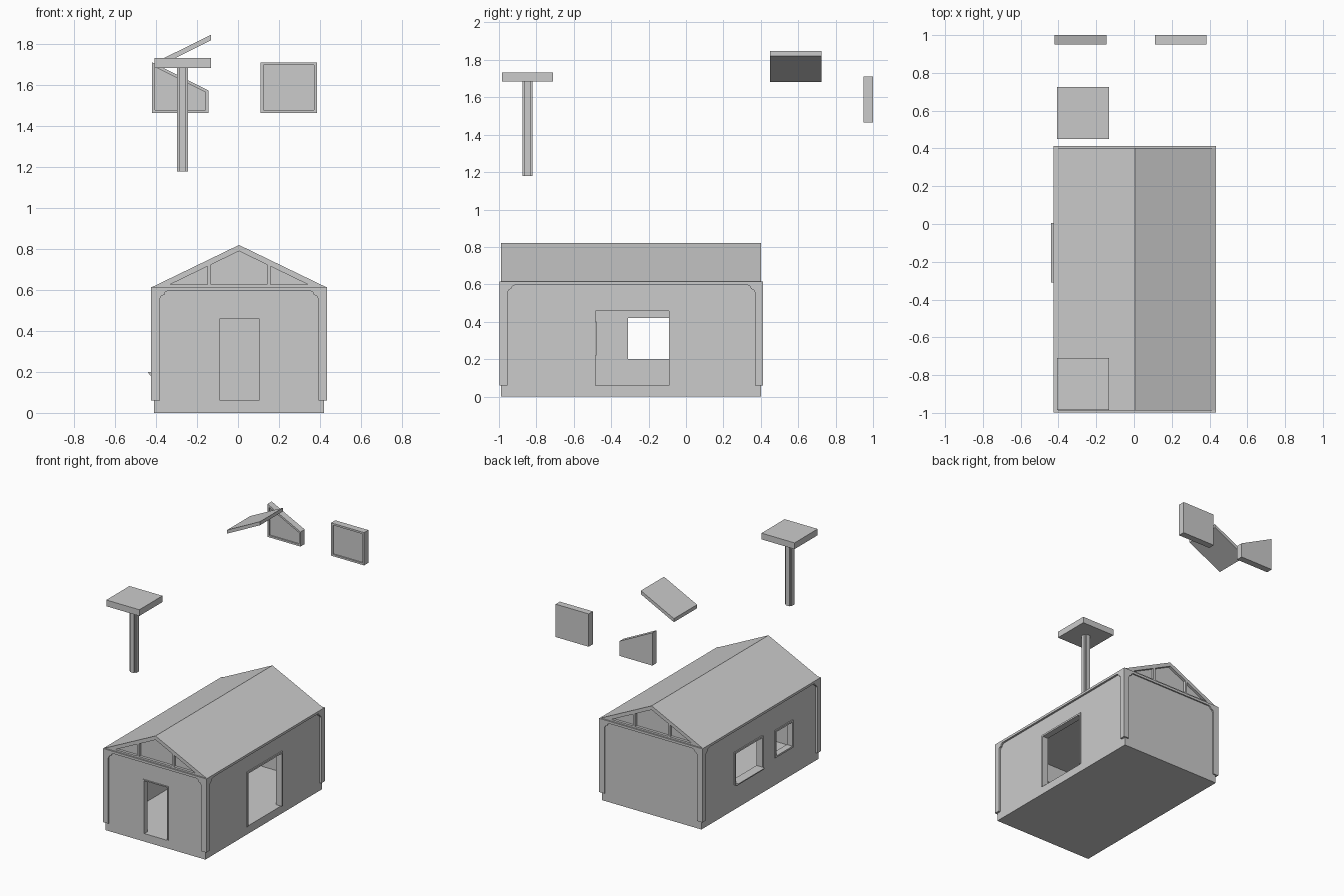
import bpy, bmesh

if "Cube" in bpy.data.objects:
    bpy.data.objects.remove(bpy.data.objects["Cube"])

CX, CY = 0.005, -0.293      # house centre
WX, WY = 0.415, 0.695       # wall half sizes
TX, TY = 0.43, 0.705        # trim half sizes


def prism(name, pts, axis, a, b):
    """Extrude a 2D profile along an axis; profile is (y,z), (x,z) or (x,y)."""
    def place(p, t):
        return {'x': (t, p[0], p[1]), 'y': (p[0], t, p[1]), 'z': (p[0], p[1], t)}[axis]
    bm = bmesh.new()
    lo = [bm.verts.new(place(p, a)) for p in pts]
    hi = [bm.verts.new(place(p, b)) for p in pts]
    bm.faces.new(lo)
    bm.faces.new(hi)
    n = len(pts)
    for i in range(n):
        bm.faces.new((lo[i], lo[(i + 1) % n], hi[(i + 1) % n], hi[i]))
    bmesh.ops.recalc_face_normals(bm, faces=bm.faces[:])
    me = bpy.data.meshes.new(name)
    bm.to_mesh(me)
    bm.free()
    ob = bpy.data.objects.new(name, me)
    bpy.context.collection.objects.link(ob)
    return ob


def box(name, x0, x1, y0, y1, z0, z1):
    return prism(name, [(x0, y0), (x1, y0), (x1, y1), (x0, y1)], 'z', z0, z1)


def cut(ob, cutters):
    for c in cutters:
        m = ob.modifiers.new("cut", 'BOOLEAN')
        m.operation, m.object, m.solver = 'DIFFERENCE', c, 'EXACT'
        bpy.context.view_layer.objects.active = ob
        bpy.ops.object.modifier_apply(modifier=m.name)
        bpy.data.objects.remove(c)


def frame(name, axis, a, b, u0, u1, z0, z1, w=0.013, bottom=True):
    """Border strip just around an opening."""
    if bottom:
        pr = [(u0 - w, u0, z0 - w, z1 + w), (u1, u1 + w, z0 - w, z1 + w),
              (u0, u1, z0 - w, z0), (u0, u1, z1, z1 + w)]
    else:
        pr = [(u0 - w, u0, z0, z1 + w), (u1, u1 + w, z0, z1 + w), (u0, u1, z1, z1 + w)]
    for i, (p, q, r, s) in enumerate(pr):
        prism(f"{name}_{i}", [(p, r), (q, r), (q, s), (p, s)], axis, a, b)


# walls: hollow box with two doorways and two windows
walls = box("walls", CX - WX, CX + WX, CY - WY, CY + WY, 0, 0.612)
t = 0.04
cut(walls, [
    box("room", CX - WX + t, CX + WX - t, CY - WY + t, CY + WY - t, 0.06, 0.6),
    box("front_opening", -0.088, 0.103, -1.1, -0.9, 0.06, 0.46),
    box("side_opening", 0.3, 0.5, -0.485, -0.09, 0.06, 0.458),
    box("large_window_opening", -0.5, -0.3, -0.31, 0.0, 0.2, 0.42),
    box("small_window_opening", -0.5, -0.3, -0.67, -0.48, 0.22, 0.4),
])

# door and window surrounds
frame("front_door_frame", 'y', CY - WY - 0.006, CY - WY + 0.01, -0.088, 0.103, 0.06, 0.46,
      w=0.008, bottom=False)
frame("side_door_frame", 'x', CX + WX - 0.01, CX + WX + 0.008, -0.485, -0.09, 0.06, 0.458,
      bottom=False)
xl = CX - WX
frame("large_window_frame", 'x', xl - 0.008, xl + 0.01, -0.31, 0.0, 0.2, 0.42)
frame("small_window_frame", 'x', xl - 0.008, xl + 0.01, -0.67, -0.48, 0.22, 0.4)
prism("window_sill", [(xl, 0.18), (-0.43, 0.184), (-0.44, 0.2), (xl, 0.2)], 'y', -0.31, 0.005)


# corner posts and top beams, one arch-shaped trim per wall
def arch(c, h):
    side = [(h, 0.06), (h - 0.043, 0.06), (h - 0.043, 0.555), (h - 0.05, 0.57),
            (h - 0.065, 0.577), (h - 0.07, 0.59), (h - 0.085, 0.597)]
    left = [(c - u, z) for u, z in side]
    right = [(c + u, z) for u, z in reversed(side)]
    return left + right + [(c + h, 0.615), (c - h, 0.615)]


for s, n in ((-1, "front"), (1, "back")):
    prism(n + "_trim", arch(CX, TX), 'y', CY + s * (WY - 0.005), CY + s * TY)
for s, n in ((-1, "left"), (1, "right")):
    prism(n + "_trim", arch(CY, TY), 'x', CX + s * (WX - 0.005), CX + s * TX)

# gable roof with three recessed panels at each end
ZE, ZR = 0.612, 0.82
roof = prism("roof", [(CX - TX, ZE), (CX + TX, ZE), (CX, ZR)], 'y', CY - WY, CY + WY)
slope = (ZR - ZE) / TX
top = ZR - 0.03


def rake(u):
    return top - slope * abs(u)


zb = 0.628
end = (top - zb) / slope
p, w = 0.145, 0.008
panels = [
    [(-end, zb), (-p - w, zb), (-p - w, rake(p + w))],
    [(end, zb), (p + w, rake(p + w)), (p + w, zb)],
    [(-p + w, zb), (p - w, zb), (p - w, rake(p - w)), (0, top), (-p + w, rake(p - w))],
]
cutters = []
for s in (-1, 1):
    for pan in panels:
        cutters.append(prism("gable_cut", [(CX + u, z) for u, z in pan], 'y',
                             CY + s * (WY - 0.02), CY + s * (WY + 0.1)))
cut(roof, cutters)

# spare floor tile on a notched post
box("floor_tile", -0.407, -0.132, -0.985, -0.71, 1.685, 1.732)
a, b = 0.027, 0.016
notched = [(-b, -a), (b, -a), (b, -b), (a, -b), (a, b), (b, b),
           (b, a), (-b, a), (-b, b), (-a, b), (-a, -b), (-b, -b)]
prism("post", [(-0.27 + x, -0.848 + y) for x, y in notched], 'z', 1.18, 1.685)

# spare sloped roof tile
prism("roof_tile", [(-0.407, 1.683), (-0.132, 1.82), (-0.132, 1.847), (-0.407, 1.71)],
      'y', 0.45, 0.725)

# spare gable panel and wall panel with shallow recessed fronts
gable = prism("gable_panel", [(-0.42, 1.465), (-0.145, 1.465), (-0.145, 1.575), (-0.42, 1.712)],
              'y', 0.95, 1.0)
cut(gable, [prism("recess", [(-0.406, 1.479), (-0.159, 1.479), (-0.159, 1.566), (-0.406, 1.689)],
                  'y', 0.9, 0.96)])
panel = box("wall_panel", 0.11, 0.385, 0.95, 1.0, 1.465, 1.712)
cut(panel, [box("recess", 0.124, 0.371, 0.9, 0.96, 1.479, 1.698)])
